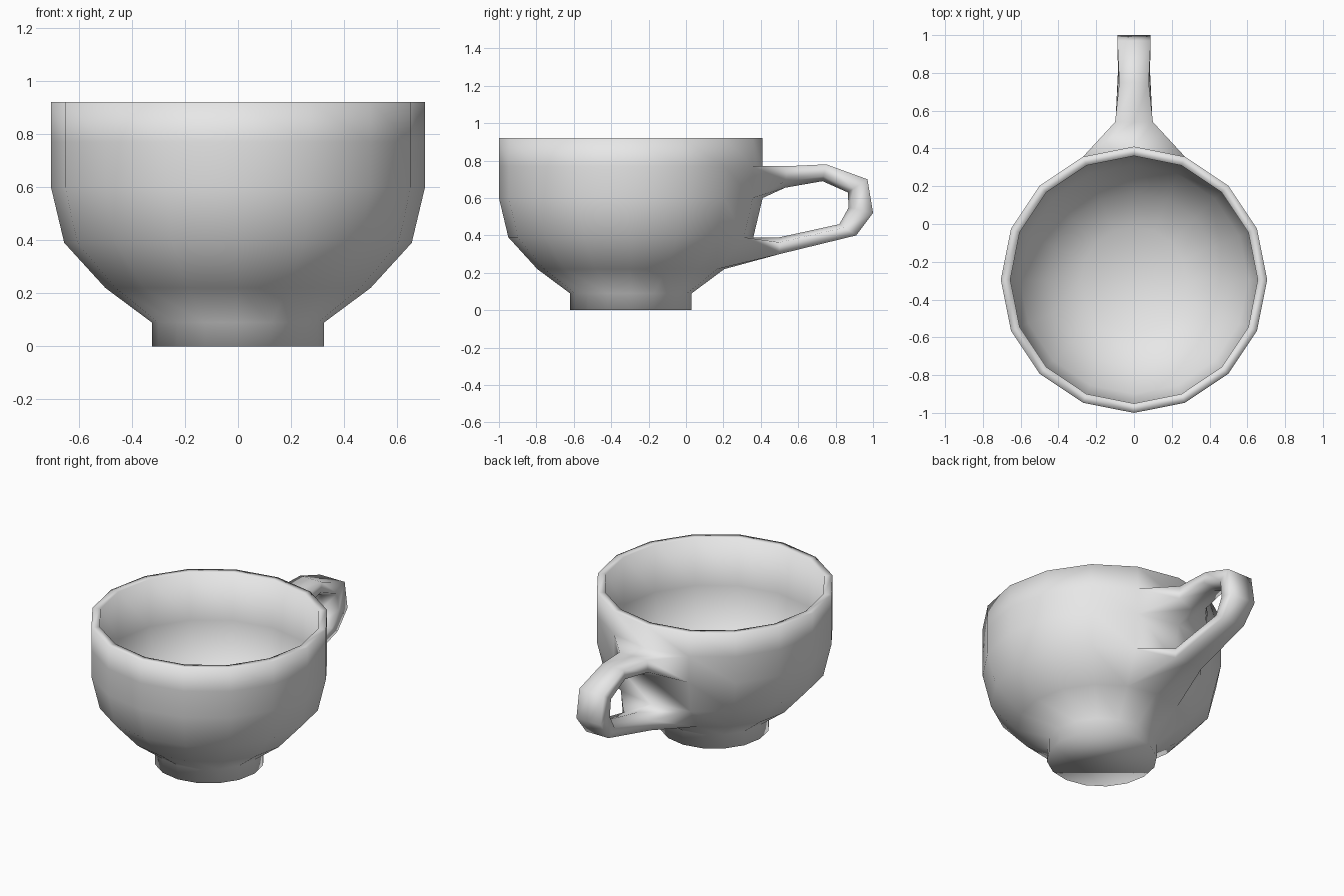
import bpy, bmesh
from math import sin, cos, tau
from mathutils import Vector

if "Cube" in bpy.data.objects:
    bpy.data.objects.remove(bpy.data.objects["Cube"], do_unlink=True)

SIDES = 16
CENTRE_Y = -0.295

glaze = bpy.data.materials.new("grey glaze")
glaze.use_nodes = True
colour = (0.8, 0.8, 0.8, 1)
glaze.diffuse_color = colour
glaze.node_tree.nodes["Principled BSDF"].inputs["Base Color"].default_value = colour

bm = bmesh.new()


def ring(radius, z):
    # index 0 lies at the back, where the handle grows
    return [bm.verts.new((radius * sin(tau * i / SIDES),
                          CENTRE_Y + radius * cos(tau * i / SIDES), z))
            for i in range(SIDES)]


def connect(a, b, skip=()):
    n = len(a)
    for i in range(n):
        if i not in skip:
            j = (i + 1) % n
            bm.faces.new((a[i], a[j], b[j], b[i]))


# Bowl: outside from foot to rim, then inside down to the floor
profile = [(0.325, 0), (0.325, 0.09), (0.5, 0.22), (0.655, 0.39), (0.705, 0.6),
           (0.705, 0.77), (0.705, 0.92), (0.655, 0.92), (0.655, 0.61),
           (0.605, 0.42), (0.46, 0.27), (0.28, 0.15)]
rings = [ring(r, z) for r, z in profile]
HANDLE_BANDS = (2, 4)
for k in range(len(rings) - 1):
    connect(rings[k], rings[k + 1], (0, SIDES - 1) if k in HANDLE_BANDS else ())
bm.faces.new(rings[0])
bm.faces.new(rings[-1])


# Handle: six-sided sections that grow out of the two openings in the wall
def root(outer, inner):
    return [outer[-1], outer[0], outer[1], inner[1], inner[0], inner[-1]]


def section(outer, inner, half_width):
    o, i = Vector((0, *outer)), Vector((0, *inner))
    side = i.lerp(o, 0.3)
    w = Vector((half_width, 0, 0))
    return [bm.verts.new(p) for p in (o - w, o, o + w, side + w, i, side - w)]


stations = [((0.54, 0.77), (0.53, 0.655), 0.10),
            ((0.75, 0.78), (0.73, 0.69), 0.078),
            ((0.97, 0.70), (0.865, 0.63), 0.088),
            ((1.0, 0.52), (0.87, 0.55), 0.088),
            ((0.91, 0.40), (0.82, 0.46), 0.08),
            ((0.5, 0.30), (0.5, 0.39), 0.10)]
loops = [root(rings[5], rings[4])]
loops += [section(*s) for s in stations]
loops.append(root(rings[2], rings[3]))
for a, b in zip(loops, loops[1:]):
    connect(a, b)

bmesh.ops.recalc_face_normals(bm, faces=bm.faces)
for face in bm.faces:
    face.smooth = True

mesh = bpy.data.meshes.new("cup")
bm.to_mesh(mesh)
bm.free()
mesh.materials.append(glaze)
cup = bpy.data.objects.new("cup", mesh)
bpy.context.collection.objects.link(cup)
